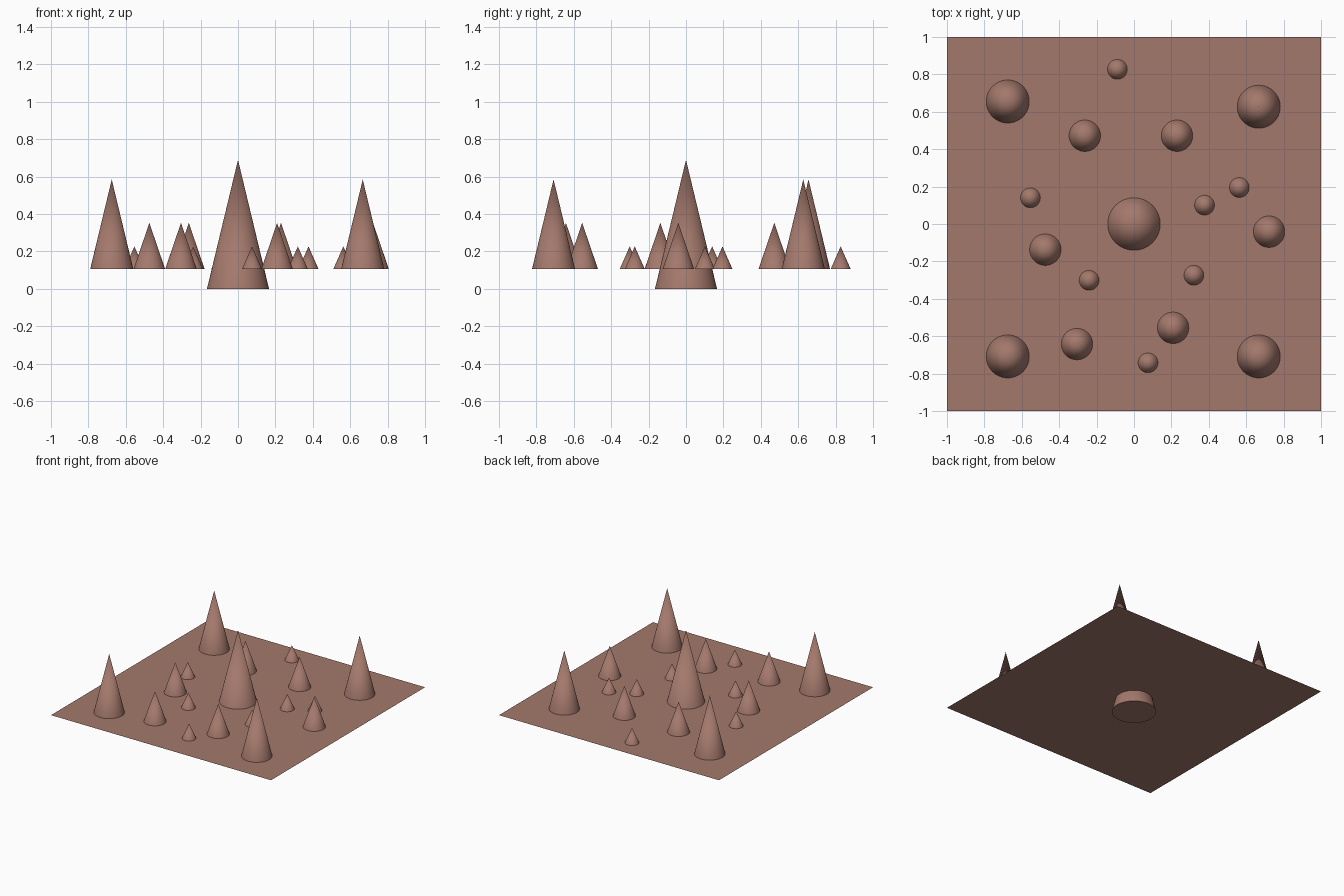
import bpy
import math

if "Cube" in bpy.data.objects:
    bpy.data.objects.remove(bpy.data.objects["Cube"])

GROUND_Z = 0.107

mat = bpy.data.materials.new("clay_brown")
mat.diffuse_color = (0.37, 0.19, 0.15, 1.0)
mat.use_nodes = True
mat.node_tree.nodes["Principled BSDF"].inputs["Base Color"].default_value = mat.diffuse_color


def add_cone(name, x, y, radius, base_z, top_z):
    bpy.ops.mesh.primitive_cone_add(
        vertices=64, radius1=radius, radius2=0, depth=top_z - base_z,
        location=(x, y, (base_z + top_z) / 2))
    obj = bpy.context.object
    obj.name = name
    obj.data.materials.append(mat)
    bpy.ops.object.shade_smooth_by_angle(angle=math.radians(40))


# Flat ground sheet
bpy.ops.mesh.primitive_plane_add(size=2, location=(0, 0, GROUND_Z))
ground = bpy.context.object
ground.name = "ground_sheet"
ground.data.materials.append(mat)

# Central cone, pushed down through the ground
add_cone("central_spike", 0, 0, 0.166, 0, 0.69)

# Surrounding cones in three sizes: name, radius, tip height, positions
groups = [
    ("large_spike", 0.115, 0.585,
     [(-0.675, 0.655), (0.667, 0.627), (-0.675, -0.708), (0.667, -0.708)]),
    ("medium_spike", 0.084, 0.353,
     [(-0.263, 0.472), (0.23, 0.472), (0.722, -0.041),
      (-0.474, -0.137), (0.209, -0.555), (-0.305, -0.642)]),
    ("small_spike", 0.053, 0.227,
     [(-0.089, 0.827), (-0.554, 0.14), (0.563, 0.195), (0.377, 0.101),
      (0.32, -0.274), (-0.24, -0.301), (0.075, -0.742)]),
]
for name, radius, top_z, spots in groups:
    for i, (x, y) in enumerate(spots, 1):
        add_cone(f"{name}_{i}", x, y, radius, GROUND_Z, top_z)
